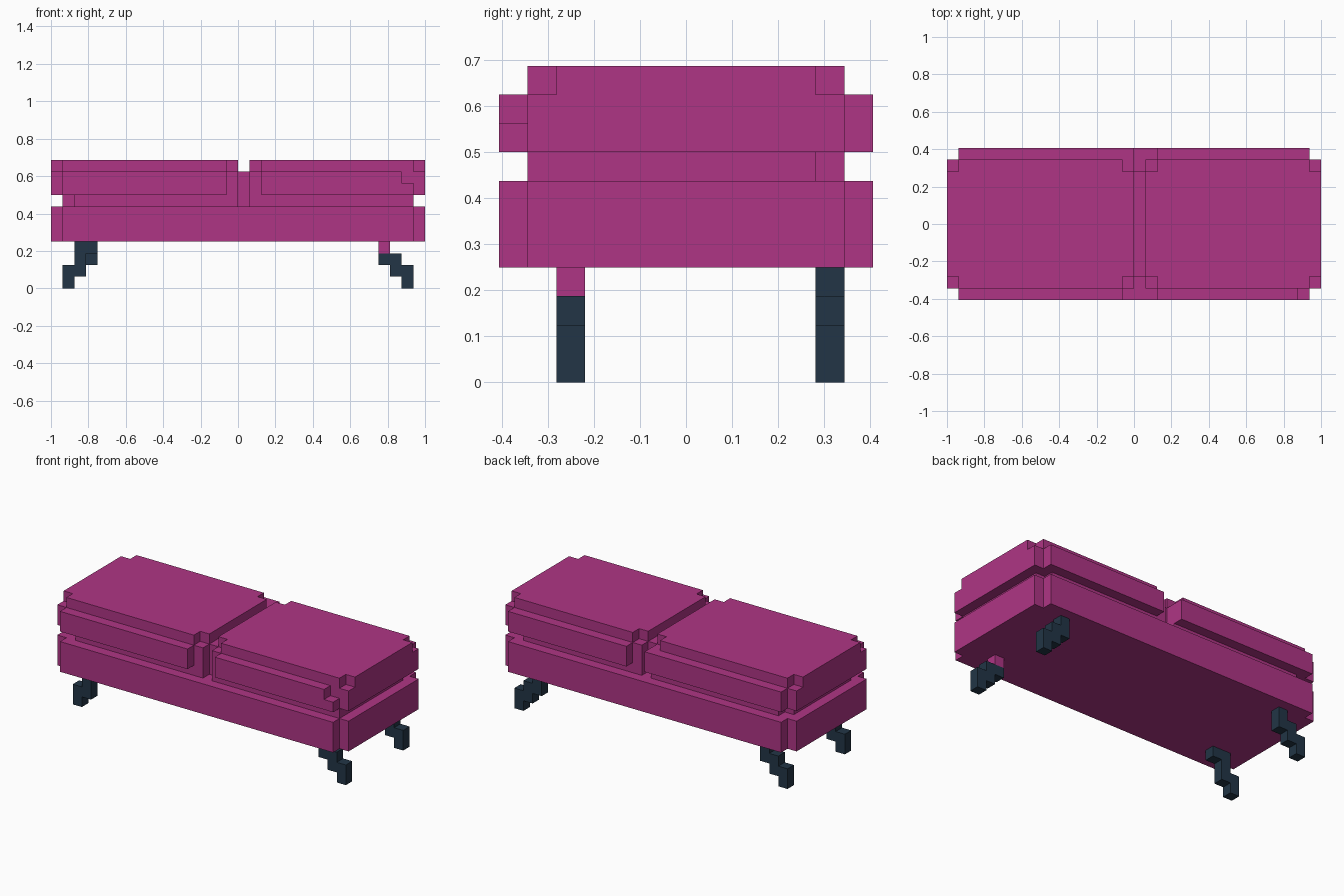
import bpy, bmesh

if "Cube" in bpy.data.objects:
    bpy.data.objects.remove(bpy.data.objects["Cube"], do_unlink=True)

U = 1 / 16                 # block unit; the bench is 32 x 13 x 11 blocks
NX, NY = 32, 13


def material(name, rgb):
    m = bpy.data.materials.new(name)
    m.use_nodes = True
    m.diffuse_color = (*rgb, 1)
    m.node_tree.nodes["Principled BSDF"].inputs["Base Color"].default_value = (*rgb, 1)
    return m


PINK = material("magenta fabric", (0.428, 0.0356, 0.235))
NAVY = material("dark navy legs", (0.016, 0.0356, 0.0612))


def prism(name, outline, lo, hi, mat, axis="z"):
    """Extrude an outline in block units along z (plan) or y (front profile)."""
    place = (lambda a, b, c: (a, b, c)) if axis == "z" else (lambda a, b, c: (a, c, b))
    bm = bmesh.new()
    face = bm.faces.new([bm.verts.new(place(a, b, lo)) for a, b in outline])
    new = bmesh.ops.extrude_face_region(bm, geom=[face])["geom"]
    bmesh.ops.translate(bm, vec=place(0, 0, hi - lo),
                        verts=[g for g in new if isinstance(g, bmesh.types.BMVert)])
    for v in bm.verts:
        v.co = ((v.co.x - NX / 2) * U, (v.co.y - NY / 2) * U, v.co.z * U)
    bmesh.ops.recalc_face_normals(bm, faces=bm.faces)
    me = bpy.data.meshes.new(name)
    bm.to_mesh(me)
    bm.free()
    me.materials.append(mat)
    ob = bpy.data.objects.new(name, me)
    bpy.context.collection.objects.link(ob)
    return ob


def notched(x0, x1, y0, y1, cuts="abcd"):
    """Rectangle with one-block corner notches: a,b front; c,d back (anticlockwise)."""
    pts = []
    corners = {"a": (x0, y0, 1, 1), "b": (x1, y0, -1, 1),
               "c": (x1, y1, -1, -1), "d": (x0, y1, 1, -1)}
    for key, (x, y, sx, sy) in corners.items():
        if key in cuts:
            steps = [(x, y + sy), (x + sx, y + sy), (x + sx, y)]
            pts += steps if key in "ac" else steps[::-1]
        else:
            pts.append((x, y))
    return pts


def box(name, x0, x1, y0, y1, z0, z1):
    return prism(name, notched(x0, x1, y0, y1, ""), z0, z1, PINK)


# Base frame
prism("base_frame", notched(0, NX, 0, NY), 4, 7, PINK)

# Recessed layer between frame and cushions, and the filler in the centre gap
prism("right_recess", notched(1, 16, 1, 12, "ad"), 7, 8, PINK)
prism("left_recess", notched(17, 31, 1, 12, "c"), 7, 8, PINK)
box("centre_filler", 16, 17, 2, 11, 7, 10)

# Cushions: body and notched top
for side, x0, x1 in (("right", 0, 16), ("left", 17, 32)):
    box(side + "_cushion_body", x0, x1, 1, 12, 8, 10)
    prism(side + "_cushion_top", notched(x0, x1, 1, 12), 10, 11, PINK)

# Cushion lips on the front and back
box("right_front_lip", 1, 15, 0, 1, 8, 10)
prism("left_front_lip", [(18, 8), (31, 8), (31, 9), (30, 9), (30, 10), (18, 10)],
      0, 1, PINK, "y")
box("right_back_lip", 1, 16, 12, 13, 8, 10)
box("left_back_lip", 18, 31, 12, 13, 8, 10)

# Stepped legs, drawn as front profiles of the right side and mirrored for the left
FULL = [(1, 0), (2, 0), (2, 1), (3, 1), (3, 2), (4, 2), (4, 4), (3, 4),
        (3, 3), (2, 3), (2, 2), (1, 2)]
SHORT = [(1, 0), (2, 0), (2, 1), (3, 1), (3, 2), (4, 2), (4, 3), (2, 3),
         (2, 2), (1, 2)]
HOOKED = [(1, 0), (2, 0), (2, 1), (3, 1), (3, 3), (4, 3), (4, 4), (2, 4),
          (2, 2), (1, 2)]


def mirrored(outline):
    return [(NX - x, z) for x, z in outline]


prism("right_back_leg", FULL, 11, 12, NAVY, "y")
prism("left_back_leg", mirrored(FULL), 11, 12, NAVY, "y")
prism("right_front_leg", HOOKED, 2, 3, NAVY, "y")
prism("left_front_leg", mirrored(SHORT), 2, 3, NAVY, "y")
box("left_front_leg_block", 28, 29, 2, 3, 3, 4)
